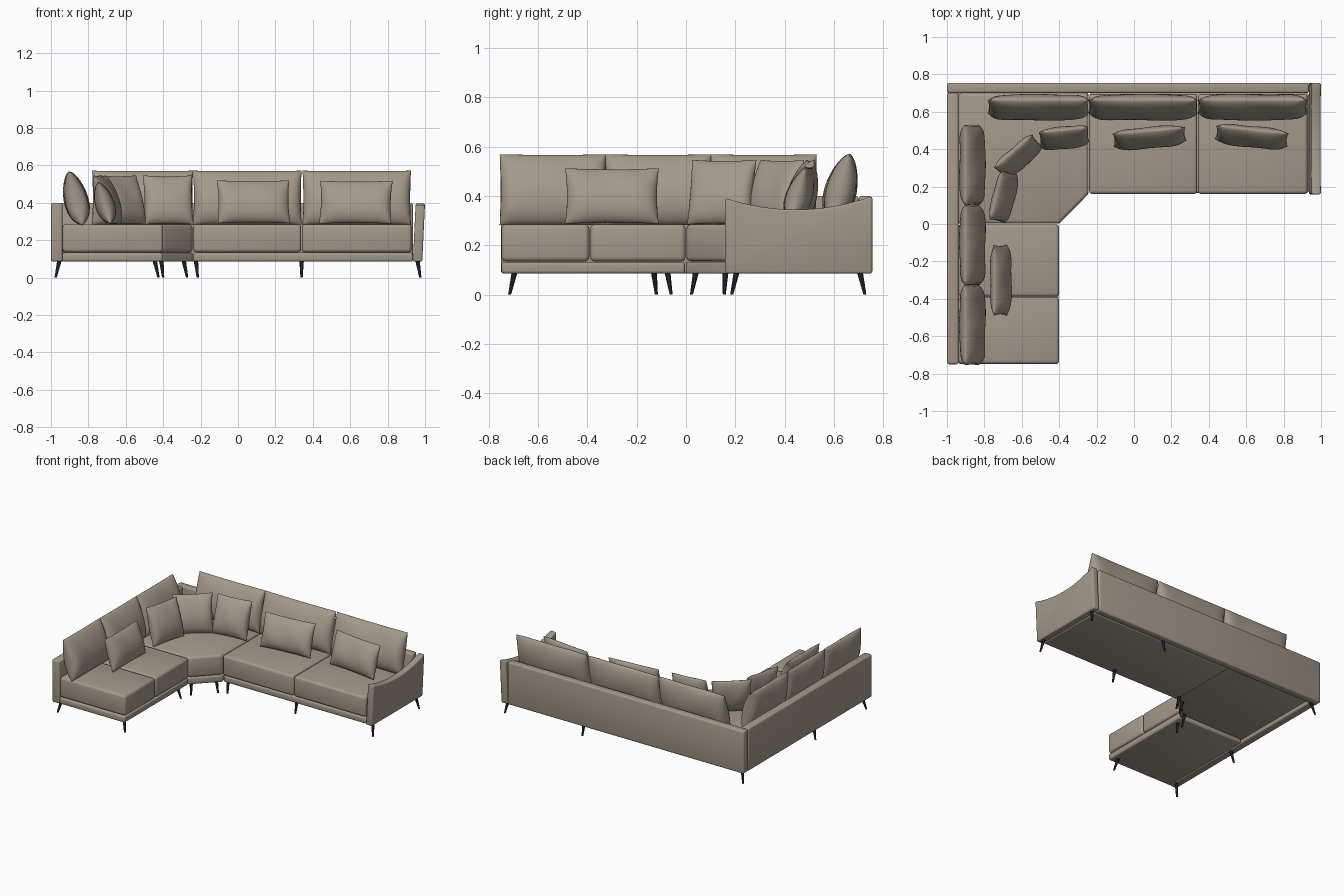
import bpy, bmesh, math, random
from mathutils import Matrix, Vector

random.seed(4)
if "Cube" in bpy.data.objects:
    bpy.data.objects.remove(bpy.data.objects["Cube"], do_unlink=True)


def material(name, rgb):
    mat = bpy.data.materials.new(name)
    mat.use_nodes = True
    mat.diffuse_color = (*rgb, 1)
    mat.node_tree.nodes["Principled BSDF"].inputs["Base Color"].default_value = (*rgb, 1)
    return mat


FABRIC = material("taupe_fabric", (0.37, 0.32, 0.255))
METAL = material("black_metal", (0.012, 0.013, 0.016))

FLOOR, BASE_TOP, SEAT_TOP, BACK_TOP = 0.085, 0.133, 0.285, 0.4


def finish(name, bm, mat, angle=40):
    bmesh.ops.recalc_face_normals(bm, faces=bm.faces)
    mesh = bpy.data.meshes.new(name)
    bm.to_mesh(mesh)
    bm.free()
    mesh.materials.append(mat)
    obj = bpy.data.objects.new(name, mesh)
    bpy.context.collection.objects.link(obj)
    bpy.ops.object.select_all(action='DESELECT')
    obj.select_set(True)
    bpy.context.view_layer.objects.active = obj
    bpy.ops.object.shade_smooth_by_angle(angle=math.radians(angle))
    return obj


def prism(name, points, depth, bevel):
    """Extrude a 3D outline by a vector and round its sharp edges."""
    bm = bmesh.new()
    face = bm.faces.new([bm.verts.new(p) for p in points])
    out = bmesh.ops.extrude_face_region(bm, geom=[face])
    moved = [v for v in out["geom"] if isinstance(v, bmesh.types.BMVert)]
    bmesh.ops.translate(bm, vec=Vector(depth), verts=moved)
    bmesh.ops.recalc_face_normals(bm, faces=bm.faces)
    sharp = [e for e in bm.edges if e.calc_face_angle(0) > 0.5]
    bmesh.ops.bevel(bm, geom=sharp, offset=bevel, segments=3, profile=0.5, affect='EDGES')
    return finish(name, bm, FABRIC)


def slab(name, outline, z0, z1, bevel):
    return prism(name, [(x, y, z0) for x, y in outline], (0, 0, z1 - z0), bevel)


def rect(x0, x1, y0, y1):
    return [(x0, y0), (x1, y0), (x1, y1), (x0, y1)]


def pillow(name, loc, size, yaw, tilt, pinch=0.02, fullness=5):
    """Two bulged sheets meeting in a seam, leaned back and turned."""
    w, t, h = size
    n = 20
    phase = random.uniform(0, 6)
    bm = bmesh.new()
    for side in (-1, 1):
        grid = {}
        for i in range(n + 1):
            for j in range(n + 1):
                u = math.sin(math.pi * (i / n - 0.5))
                v = math.sin(math.pi * (j / n - 0.5))
                bulge = max(0, 1 - abs(u) ** fullness) ** 0.5 * max(0, 1 - v * v) ** 0.6
                bulge *= 1 - 0.18 * v + 0.05 * math.sin(5 * u + 2 * v + phase)
                x = u * w / 2 * (1 - pinch * (1 - v * v))
                z = v * h / 2 * (1 - pinch * (1 - u * u))
                grid[i, j] = bm.verts.new((x, side * bulge * t / 2, z))
        for i in range(n):
            for j in range(n):
                bm.faces.new([grid[i, j], grid[i + 1, j], grid[i + 1, j + 1], grid[i, j + 1]])
    bmesh.ops.remove_doubles(bm, verts=bm.verts, dist=0.0002)
    turn = Matrix.Rotation(math.radians(yaw), 4, 'Z') @ Matrix.Rotation(math.radians(-tilt), 4, 'X')
    bm.transform(Matrix.Translation(loc) @ turn)
    return finish(name, bm, FABRIC, 60)


def leg(index, top, foot):
    a, b = Vector((*top, FLOOR + 0.005)), Vector((*foot, 0))
    bm = bmesh.new()
    bmesh.ops.create_cone(bm, cap_ends=True, segments=12, radius1=0.006, radius2=0.012, depth=a.z)
    for v in bm.verts:
        v.co += (a - b).xy.to_3d() * (v.co.z / a.z)
    bmesh.ops.translate(bm, verts=bm.verts, vec=(a + b) / 2)
    finish(f"leg_{index}", bm, METAL)


# Bases
slab("long_base", rect(-0.238, 0.935, 0.167, 0.7), FLOOR, BASE_TOP, 0.012)
slab("short_base", rect(-0.94, -0.403, -0.748, -0.004), FLOOR, BASE_TOP, 0.012)
corner = [(-0.94, 0.002), (-0.4, 0.002), (-0.244, 0.16), (-0.244, 0.7), (-0.94, 0.7)]
slab("corner_base", corner, 0.108, BASE_TOP, 0.006)
slab("corner_front_rail", [(-0.43, 0.002), (-0.4, 0.002), (-0.244, 0.16), (-0.244, 0.19)],
     FLOOR, BASE_TOP, 0.008)

# Seat cushions
seats = {
    "seat_middle": rect(-0.24, 0.338, 0.16, 0.695),
    "seat_left": rect(0.342, 0.928, 0.16, 0.695),
    "seat_corner": corner,
    "seat_short_inner": rect(-0.938, -0.4, -0.388, -0.002),
    "seat_short_end": rect(-0.938, -0.4, -0.748, -0.392),
}
for name, outline in seats.items():
    slab(name, outline, BASE_TOP + 0.002, SEAT_TOP, 0.018)

# Back walls
slab("long_back", rect(-1, 0.935, 0.7, 0.755), FLOOR, BACK_TOP, 0.012)
slab("short_back", rect(-1, -0.938, -0.75, 0.7), FLOOR, BACK_TOP, 0.012)

# Arm with a dipped top edge and a slight outward lean
profile = [(0.755, FLOOR), (0.158, FLOOR)]
for k in range(13):
    s = k / 12
    profile.append((0.158 + 0.597 * s, 0.392 + 0.008 * s - 0.205 * s * (1 - s)))
arm = prism("arm", [(0.935, y, z) for y, z in profile], (0.05, 0, 0), 0.01)
for v in arm.data.vertices:
    v.co.x += 0.015 * (v.co.z - FLOOR) / (BACK_TOP - FLOOR)

# Back cushions, long row then short row
for k, (x, w) in enumerate([(-0.51, 0.54), (0.05, 0.58), (0.635, 0.58)]):
    pillow(f"long_back_cushion_{k}", (x, 0.628, 0.427), (w, 0.125, 0.298), 0, 14, 0.015, 8)
for k, y in enumerate([-0.54, -0.113, 0.315]):
    pillow(f"short_back_cushion_{k}", (-0.868, y, 0.425), (0.43, 0.125, 0.296), 90, 14, 0.015, 8)

# Throw pillows: centre, width, height, yaw
throws = [
    ((0.083, 0.465, 0.405), 0.39, 0.24, 5),
    ((0.63, 0.47, 0.403), 0.39, 0.24, -6),
    ((-0.715, -0.3, 0.4), 0.38, 0.235, 90),
    ((-0.373, 0.465, 0.415), 0.265, 0.275, 6),
    ((-0.62, 0.36, 0.415), 0.27, 0.275, 41),
    ((-0.7, 0.145, 0.415), 0.27, 0.275, 76),
]
for k, (loc, w, h, yaw) in enumerate(throws):
    pillow(f"throw_pillow_{k}", loc, (w, 0.1, h), yaw, 17, 0.04)

# Legs: top point and splayed foot point
legs = [
    ((-0.955, -0.695), (-0.975, -0.715)), ((-0.445, -0.695), (-0.425, -0.715)),
    ((-0.955, -0.13), (-0.975, -0.12)), ((-0.445, -0.075), (-0.425, -0.06)),
    ((-0.41, 0.04), (-0.4, 0.022)), ((-0.29, 0.16), (-0.272, 0.155)),
    ((-0.225, 0.205), (-0.215, 0.185)), ((0.34, 0.205), (0.34, 0.185)),
    ((0.34, 0.705), (0.34, 0.725)), ((0.96, 0.205), (0.975, 0.185)),
    ((0.96, 0.705), (0.975, 0.725)), ((-0.955, 0.705), (-0.975, 0.725)),
]
for k, (top, foot) in enumerate(legs):
    leg(k, top, foot)
